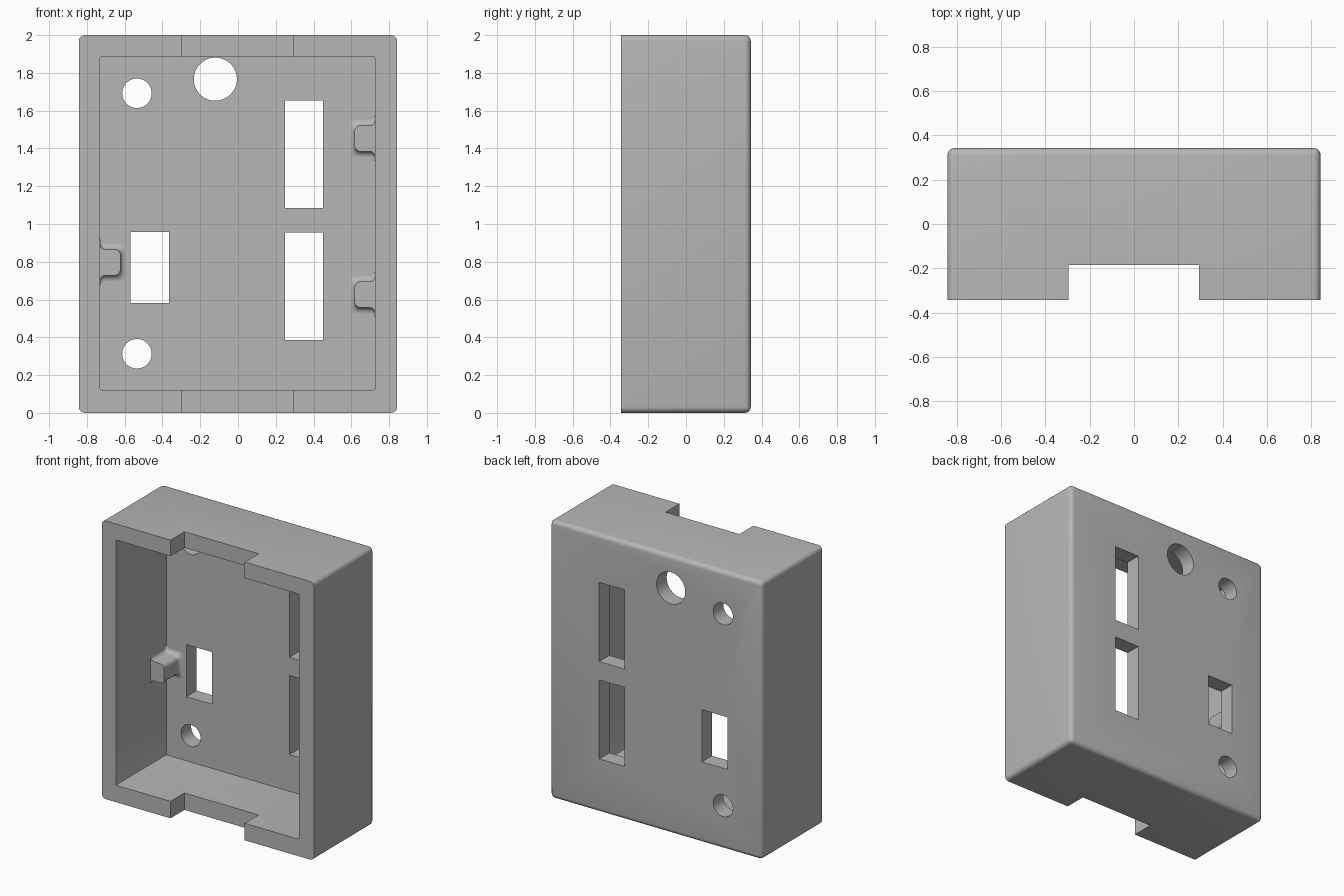
import bpy, bmesh, math
from mathutils import Matrix, Vector

cube = bpy.data.objects.get("Cube")
if cube:
    bpy.data.objects.remove(cube, do_unlink=True)

grey = bpy.data.materials.new("light_grey_plastic")
grey.use_nodes = True
COLOUR = (0.47, 0.47, 0.47, 1)
grey.diffuse_color = COLOUR
bsdf = next(n for n in grey.node_tree.nodes if n.type == 'BSDF_PRINCIPLED')
bsdf.inputs["Base Color"].default_value = COLOUR

HALF_X, HALF_Y, HEIGHT = 0.843, 0.343, 2.0
FLOOR_Y = 0.228                      # inner face of the back plate
WALL_LEFT, WALL_RIGHT = 0.725, -0.73  # inner faces of the side walls


def finish(bm, name):
    bmesh.ops.recalc_face_normals(bm, faces=bm.faces)
    mesh = bpy.data.meshes.new(name)
    bm.to_mesh(mesh)
    bm.free()
    obj = bpy.data.objects.new(name, mesh)
    bpy.context.collection.objects.link(obj)
    mesh.materials.append(grey)
    return obj


def box(name, low, high, radius=0, round_back=False, segments=5):
    """Box with rounded front-to-back edges and optionally a rounded back rim."""
    bm = bmesh.new()
    low, high = Vector(low), Vector(high)
    bmesh.ops.create_cube(bm, size=1, matrix=Matrix.Translation((low + high) / 2)
                          @ Matrix.Diagonal((*(high - low), 1)))
    if radius:
        def chosen(e):
            a, b = (v.co.y for v in e.verts)
            return abs(a - b) > 0.01 or (round_back and min(a, b) > high.y - 0.01)
        bmesh.ops.bevel(bm, geom=[e for e in bm.edges if chosen(e)], offset=radius,
                        segments=segments, profile=0.5, affect='EDGES')
    return finish(bm, name)


def cylinder(name, x, z, radius):
    bm = bmesh.new()
    bmesh.ops.create_cone(bm, cap_ends=True, segments=64, radius1=radius, radius2=radius,
                          depth=0.4, matrix=Matrix.Translation((x, 0.3, z))
                          @ Matrix.Rotation(math.pi / 2, 4, 'X'))
    return finish(bm, name)


def activate(obj):
    bpy.ops.object.select_all(action='DESELECT')
    obj.select_set(True)
    bpy.context.view_layer.objects.active = obj


def smooth(obj):
    activate(obj)
    bpy.ops.object.shade_smooth_by_angle(angle=math.radians(35))


# Enclosure shell
case = box("enclosure", (-HALF_X, -HALF_Y, 0), (HALF_X, HALF_Y, HEIGHT), 0.032, True)

# Cavity, notches in top and bottom walls, and openings in the back plate
cutters = [
    box("cavity_cutter", (WALL_RIGHT, -0.5, 0.122), (WALL_LEFT, FLOOR_Y, 1.885), 0.008, segments=2),
    box("notch_cutter", (-0.296, -0.5, -0.1), (0.293, -0.185, 2.1)),
]
for x0, x1, z0, z1 in [(0.25, 0.45, 1.086, 1.655), (0.25, 0.45, 0.386, 0.954),
                       (-0.57, -0.366, 0.583, 0.958)]:
    cutters.append(box("window_cutter", (x0, 0.1, z0), (x1, 0.5, z1)))
for x, z, r in [(-0.535, 1.692, 0.078), (-0.535, 0.313, 0.078), (-0.12, 1.767, 0.114)]:
    cutters.append(cylinder("hole_cutter", x, z, r))

activate(case)
for cutter in cutters:
    mod = case.modifiers.new("cut", 'BOOLEAN')
    mod.operation, mod.solver, mod.object = 'DIFFERENCE', 'EXACT', cutter
    bpy.ops.object.modifier_apply(modifier=mod.name)
    bpy.data.objects.remove(cutter, do_unlink=True)
smooth(case)


def tab_outline(grow):
    """Half outline (reach, height) of a tab: concave root, rounded tip."""
    half, reach, root, tip = 0.069 + grow, 0.108 + grow, 0.027, 0.032
    arc = [i * math.pi / 12 for i in range(7)]
    pts = [(-0.02, half + root)]
    pts += [(root - root * math.cos(a), half + root - root * math.sin(a)) for a in arc]
    pts += [(reach - tip + tip * math.sin(a), half - tip + tip * math.cos(a)) for a in arc]
    return pts + [(u, -v) for u, v in reversed(pts)]


def support_tab(name, wall, side, z):
    """Tab lofted along y, flaring into the back plate."""
    bm = bmesh.new()
    fillet = 0.03
    stations = [(0.05, 0)]
    for i in range(7):
        a = i * math.pi / 12
        stations.append((FLOOR_Y - fillet + fillet * math.sin(a), fillet * (1 - math.cos(a))))
    stations.append((FLOOR_Y + 0.02, fillet))
    rings = [[bm.verts.new((wall + side * u, y, z + v)) for u, v in tab_outline(grow)]
             for y, grow in stations]
    for a, b in zip(rings, rings[1:]):
        for i in range(len(a)):
            j = (i + 1) % len(a)
            bm.faces.new((a[i], a[j], b[j], b[i]))
    bm.faces.new(rings[0])
    bm.faces.new(rings[-1])
    smooth(finish(bm, name))


# Support tabs on the side walls
support_tab("right_support_tab", WALL_RIGHT, 1, 0.797)
support_tab("left_upper_support_tab", WALL_LEFT, -1, 1.453)
support_tab("left_lower_support_tab", WALL_LEFT, -1, 0.626)
